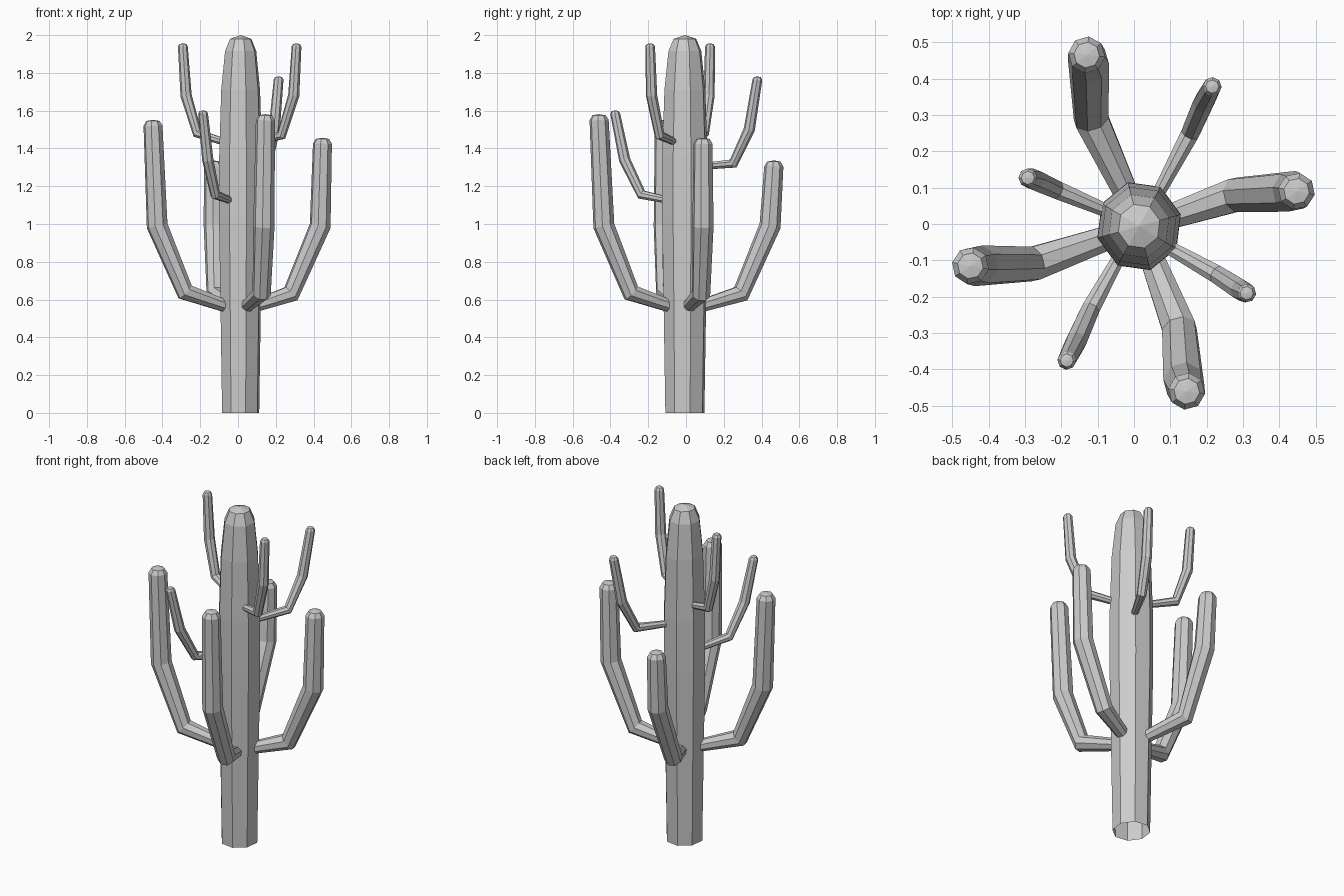
import bpy, bmesh, math
from mathutils import Vector

cube = bpy.data.objects.get("Cube")
if cube:
    bpy.data.objects.remove(cube)

SIDES = 8
COLOR = (0.6, 0.6, 0.6, 1)
skin = bpy.data.materials.new("plant grey")
skin.use_nodes = True
skin.diffuse_color = COLOR
skin.node_tree.nodes["Principled BSDF"].inputs["Base Color"].default_value = COLOR


def loft(name, rings, tip):
    """Skin a list of vertex rings and close the far end with a fan."""
    bm = bmesh.new()
    loops = [[bm.verts.new(p) for p in ring] for ring in rings]
    for low, high in zip(loops, loops[1:]):
        for i in range(SIDES):
            j = (i + 1) % SIDES
            bm.faces.new((low[i], low[j], high[j], high[i]))
    top = bm.verts.new(tip)
    for i in range(SIDES):
        bm.faces.new((loops[-1][i], loops[-1][(i + 1) % SIDES], top))
    bmesh.ops.recalc_face_normals(bm, faces=bm.faces)
    mesh = bpy.data.meshes.new(name)
    bm.to_mesh(mesh)
    bm.free()
    mesh.materials.append(skin)
    obj = bpy.data.objects.new(name, mesh)
    bpy.context.collection.objects.link(obj)


def ring(center, u, v, r, turn):
    angles = [turn + math.tau * i / SIDES for i in range(SIDES)]
    return [center + r * (u * math.cos(a) + v * math.sin(a)) for a in angles]


def arm(name, points, radii):
    """Faceted tube along the points, finished with a domed tip."""
    pts = [Vector(p) for p in points]
    out = pts[-1] - pts[0]
    side = Vector((-out.y, out.x, 0)).normalized()
    end = radii[-1]
    pts.append(pts[-1] + Vector((0, 0, end * 0.5)))
    sizes = list(radii) + [end * 0.7]
    rings = []
    for i, p in enumerate(pts):
        before = (p - pts[max(i - 1, 0)]).normalized()
        after = (pts[min(i + 1, len(pts) - 1)] - p).normalized()
        along = (before + after).normalized()
        u = (side - along * side.dot(along)).normalized()
        rings.append(ring(p, u, along.cross(u), sizes[i], math.pi / SIDES))
    loft(name, rings, pts[-1] + Vector((0, 0, end * 0.12)))


# Trunk: slightly oval, swelling in the middle, open underneath
profile = [(0, 0.107), (0.55, 0.116), (1.05, 0.125), (1.35, 0.124),
           (1.71, 0.112), (1.915, 0.09), (1.98, 0.062)]
loft("trunk",
     [ring(Vector((0.014, -0.006, z)), Vector((0.95, 0, 0)), Vector((0, 1, 0)),
           r, math.radians(15)) for z, r in profile],
     (0.014, -0.006, 2.0))

# Four thick lower arms
thick = (0.034, 0.05, 0.057, 0.051)
arm("left_arm", [(0.07, 0.01, 0.56), (0.28, 0.08, 0.63),
                 (0.435, 0.09, 0.99), (0.447, 0.09, 1.425)], thick)
arm("right_arm", [(-0.05, -0.03, 0.56), (-0.28, -0.11, 0.64),
                  (-0.428, -0.115, 0.99), (-0.45, -0.115, 1.52)], thick)
arm("front_arm", [(0.04, -0.07, 0.56), (0.125, -0.29, 0.635),
                  (0.137, -0.435, 0.99), (0.145, -0.46, 1.55)], thick)
arm("back_arm", [(-0.01, 0.06, 0.56), (-0.118, 0.29, 0.63),
                 (-0.125, 0.445, 0.99), (-0.13, 0.465, 1.305)], thick)

# Four thin upper arms
thin = (0.019, 0.027, 0.03, 0.026)
arm("front_left_shoot", [(0.07, -0.05, 1.43), (0.23, -0.14, 1.47),
                         (0.295, -0.182, 1.68), (0.31, -0.19, 1.94)], thin)
arm("back_right_shoot", [(-0.06, 0.03, 1.43), (-0.215, 0.095, 1.48),
                         (-0.275, 0.122, 1.68), (-0.292, 0.127, 1.94)], thin)
arm("back_left_shoot", [(0.07, 0.09, 1.305), (0.155, 0.25, 1.32),
                        (0.192, 0.335, 1.5), (0.215, 0.378, 1.765)], thin)
arm("front_right_shoot", [(-0.04, -0.09, 1.125), (-0.12, -0.235, 1.155),
                          (-0.16, -0.325, 1.34), (-0.185, -0.375, 1.585)], thin)
